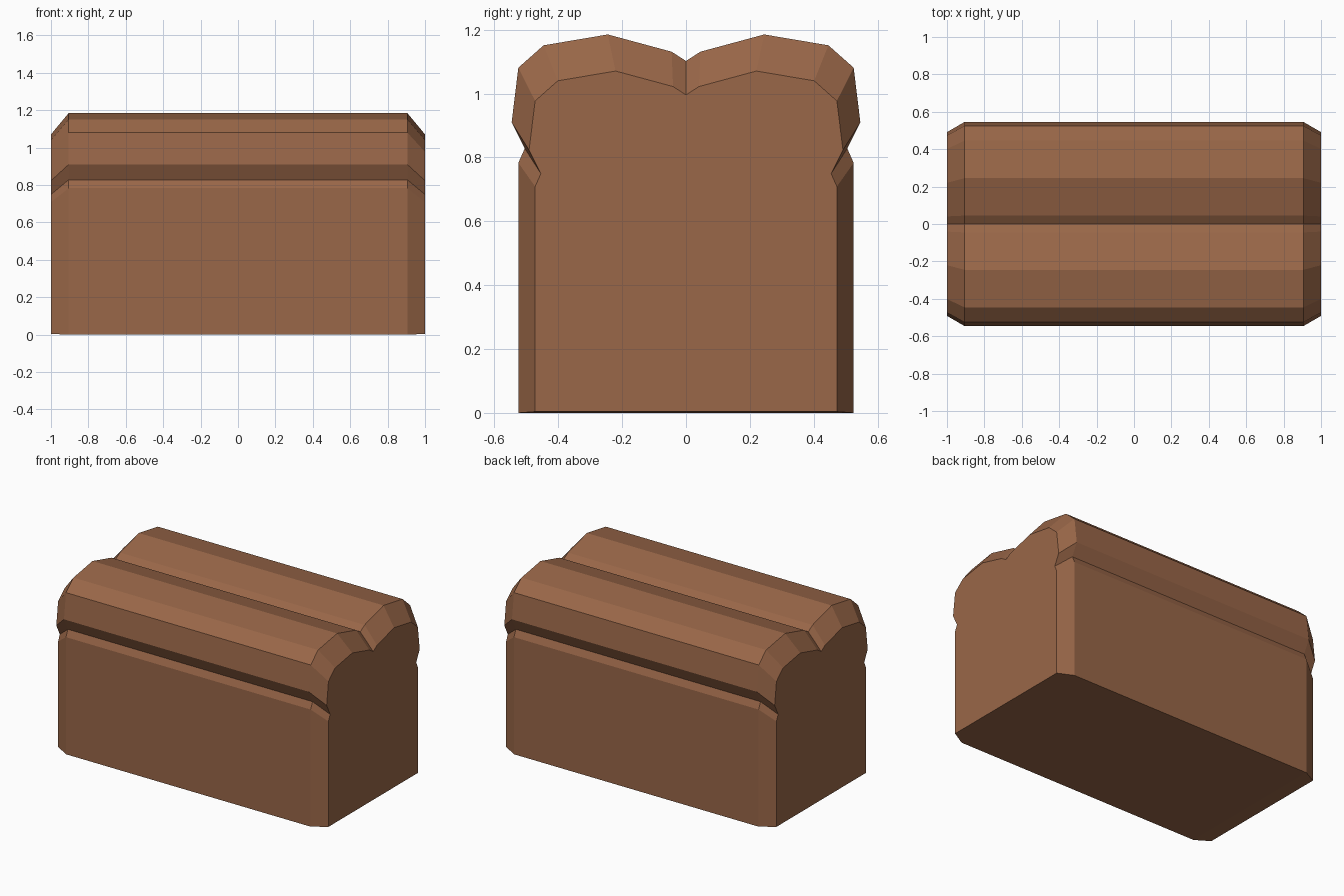
import bpy, bmesh

if "Cube" in bpy.data.objects:
    bpy.data.objects.remove(bpy.data.objects["Cube"])

# Half cross-section of the loaf (y, z), from bottom edge up to the centre crease
half = [(0.525, 0), (0.525, 0.783), (0.505, 0.828), (0.546, 0.91), (0.525, 1.081),
        (0.446, 1.151), (0.245, 1.185), (0.045, 1.131), (0, 1.102)]
profile = half + [(-y, z) for y, z in reversed(half[:-1])]

# Loft: full section in the middle, shrunken section at both ends
bm = bmesh.new()
rings = []
for x, s, lift in [(-1, 0.9, 0.004), (-0.905, 1, 0), (0.905, 1, 0), (1, 0.9, 0.004)]:
    rings.append([bm.verts.new((x, y * s, z * s + lift)) for y, z in profile])
n = len(profile)
for a, b in zip(rings, rings[1:]):
    for i in range(n):
        j = (i + 1) % n
        bm.faces.new((a[i], a[j], b[j], b[i]))

# End crusts
bm.faces.new(rings[0])
bm.faces.new(rings[-1])
bmesh.ops.recalc_face_normals(bm, faces=bm.faces)

mesh = bpy.data.meshes.new("bread_loaf")
bm.to_mesh(mesh)
bm.free()
loaf = bpy.data.objects.new("bread_loaf", mesh)
bpy.context.collection.objects.link(loaf)

# Brown crust
crust = bpy.data.materials.new("crust")
crust.diffuse_color = (0.32, 0.135, 0.065, 1)
crust.use_nodes = True
crust.node_tree.nodes["Principled BSDF"].inputs["Base Color"].default_value = crust.diffuse_color
mesh.materials.append(crust)
